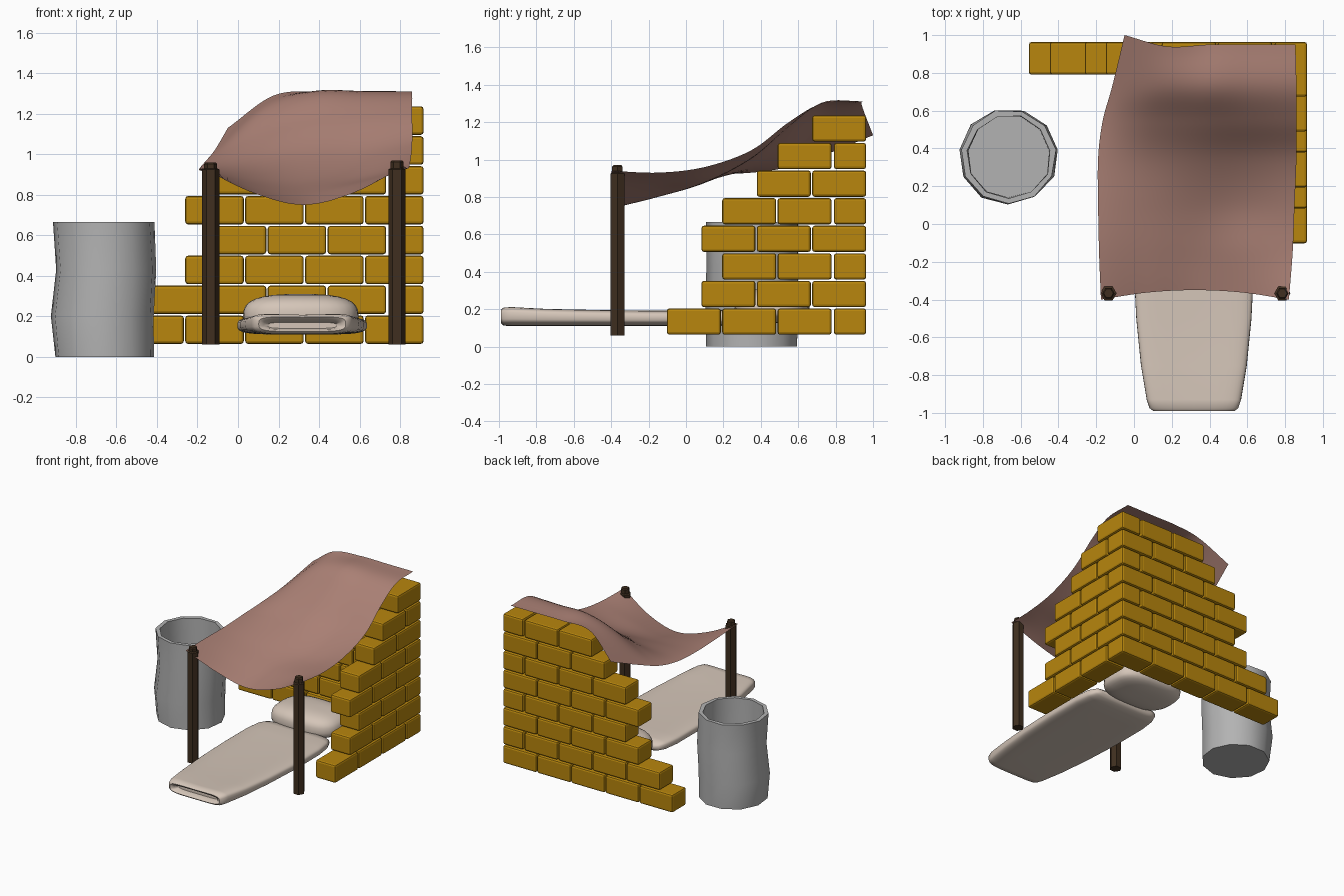
import bpy, bmesh, math, random
from mathutils import Vector

random.seed(4)
if "Cube" in bpy.data.objects:
    bpy.data.objects.remove(bpy.data.objects["Cube"], do_unlink=True)


def material(name, rgb):
    m = bpy.data.materials.new(name)
    m.use_nodes = True
    m.diffuse_color = (*rgb, 1)
    bsdf = m.node_tree.nodes["Principled BSDF"]
    bsdf.inputs["Base Color"].default_value = (*rgb, 1)
    bsdf.inputs["Roughness"].default_value = 0.8
    return m


BRICK = material("golden brick", (0.48, 0.24, 0.004))
CLOTH = material("dusty rose cloth", (0.41, 0.22, 0.18))
WOOD = material("dark wood", (0.05, 0.028, 0.014))
LINEN = material("pale linen", (0.66, 0.56, 0.48))
STONE = material("grey metal", (0.45, 0.45, 0.45))


def finish(name, bm, mat, smooth=None, fix=True):
    if fix:
        bmesh.ops.recalc_face_normals(bm, faces=bm.faces)
    me = bpy.data.meshes.new(name)
    bm.to_mesh(me)
    bm.free()
    me.materials.append(mat)
    ob = bpy.data.objects.new(name, me)
    bpy.context.collection.objects.link(ob)
    if smooth:
        bpy.ops.object.select_all(action='DESELECT')
        bpy.context.view_layer.objects.active = ob
        ob.select_set(True)
        bpy.ops.object.shade_smooth_by_angle(angle=math.radians(smooth))
    return ob


def loft(name, rings, mat, smooth=None):
    """Skin closed rings of points and cap both ends."""
    bm = bmesh.new()
    loops = [[bm.verts.new(p) for p in ring] for ring in rings]
    n = len(loops[0])
    for a, b in zip(loops, loops[1:]):
        for i in range(n):
            j = (i + 1) % n
            bm.faces.new((a[i], a[j], b[j], b[i]))
    bm.faces.new(loops[0])
    bm.faces.new(loops[-1])
    return finish(name, bm, mat, smooth)


# Brick walls: stepped courses with interlocking corner
COURSE, LENGTH, THICK, GAP, BASE = 0.1475, 0.296, 0.18, 0.007, 0.06
CORNER_X, CORNER_Y = 0.92, 0.967


def add_brick(bm, x0, x1, y0, y1, z0):
    cube = bmesh.ops.create_cube(bm, size=1)["verts"]
    for v in cube:
        v.co = ((x0 + x1) / 2 + v.co.x * (x1 - x0 - GAP),
                (y0 + y1) / 2 + v.co.y * (y1 - y0 - GAP),
                z0 + COURSE / 2 + v.co.z * (COURSE - GAP))


def wall(name, counts, along_x):
    bm = bmesh.new()
    for row, count in enumerate(counts):
        z = BASE + row * COURSE
        full = (row % 2 == 0) == along_x      # this course owns the corner
        end = (CORNER_X if along_x else CORNER_Y) - (0 if full else THICK + 0.005)
        for i in range(count):
            hi = end - i * LENGTH
            lo = hi - LENGTH
            if along_x:
                add_brick(bm, lo, hi, CORNER_Y - THICK, CORNER_Y, z)
            else:
                add_brick(bm, CORNER_X - THICK, CORNER_X, lo, hi, z)
    ob = finish(name, bm, BRICK)
    bev = ob.modifiers.new("worn edges", 'BEVEL')
    bev.width = 0.014
    bev.segments = 2


wall("back_wall", (5, 4, 4, 3, 4, 3, 3, 2), True)
wall("side_wall", (3, 3, 2, 3, 2, 2, 1, 1), False)

# Posts with a narrow tip that pokes through the cloth
for name, x, top in (("left_post", 0.785, 0.97), ("right_post", -0.135, 0.96)):
    rings = []
    for z, r in ((0.06, 0.043), (0.925, 0.043), (0.93, 0.032), (top - 0.008, 0.032), (top, 0.025)):
        rings.append([(x + r * math.cos(k * math.pi / 3),
                       -0.367 + r * math.sin(k * math.pi / 3), z) for k in range(6)])
    loft(name, rings, WOOD)


# Canopy: sagging sheet through a coarse grid of control points
def spline(pts, t):
    t *= len(pts) - 1
    i = min(int(t), len(pts) - 2)
    f = t - i
    b, c = pts[i], pts[i + 1]
    a = pts[i - 1] if i else b * 2 - c
    d = pts[i + 2] if i + 2 < len(pts) else c * 2 - b
    return b + (c - a) * (f / 2) + (a * 2 - b * 5 + c * 4 - d) * (f * f / 2) \
        + (b * 3 - a - c * 3 + d) * (f ** 3 / 2)


# each row: y, left x, right x, heights across
SHEET = [
    (-0.40, -0.175, 0.82, (0.93, 0.81, 0.75, 0.81, 0.94)),
    (-0.15, -0.185, 0.84, (0.925, 0.84, 0.80, 0.85, 0.93)),
    (0.10, -0.19, 0.85, (0.92, 0.885, 0.875, 0.89, 0.96)),
    (0.35, -0.19, 0.86, (0.93, 0.96, 1.0, 1.01, 1.05)),
    (0.55, -0.165, 0.86, (0.96, 1.08, 1.16, 1.18, 1.2)),
    (0.73, -0.115, 0.86, (1.02, 1.22, 1.3, 1.3, 1.3)),
    (0.95, -0.05, 0.855, (1.13, 1.29, 1.31, 1.31, 1.31)),
]
NU, NV = 32, 40
bm = bmesh.new()
grid = []
control = [[Vector((x0 + (x1 - x0) * i / 4, y, z)) for i, z in enumerate(zs)]
           for y, x0, x1, zs in SHEET]
for i in range(5):
    control[0][i].y += 0.05 * (1 - (i / 2 - 1) ** 2)
control[-1][0].y += 0.05
control[-1][1].y -= 0.01
for j in range(NV + 1):
    row = []
    for i in range(NU + 1):
        p = spline([spline(r, i / NU) for r in control], j / NV)
        row.append(bm.verts.new(p))
    grid.append(row)
for a, b in zip(grid, grid[1:]):
    for i in range(NU):
        bm.faces.new((a[i], a[i + 1], b[i + 1], b[i]))
finish("canopy", bm, CLOTH, 60, fix=False)


# Mattress: soft slab, raised rim, folded foot end
def slab_ring(y, half, low, high, dish):
    pts = []
    for k in range(40):
        a = 2 * math.pi * k / 40
        c, s = math.cos(a), math.sin(a)
        u = math.copysign(abs(c) ** 0.4, c)
        w = math.copysign(abs(s) ** 0.6, s)
        z = (low + high) / 2 + w * (high - low) / 2
        if s > 0:
            z -= dish * (1 - u * u)
        pts.append((0.317 + u * half, y, z))
    return pts


profile = [
    (-0.94, 0.17, 0.14, 0.17, 0), (-0.975, 0.19, 0.135, 0.18, 0),
    (-0.99, 0.215, 0.125, 0.2, 0.005), (-0.975, 0.235, 0.112, 0.217, 0.01),
    (-0.93, 0.25, 0.11, 0.222, 0.015), (-0.75, 0.28, 0.11, 0.212, 0.015),
    (-0.5, 0.305, 0.11, 0.205, 0.012), (-0.2, 0.32, 0.11, 0.2, 0.01),
    (0.1, 0.32, 0.11, 0.2, 0.008), (0.22, 0.305, 0.112, 0.2, 0.005),
    (0.28, 0.28, 0.12, 0.19, 0), (0.3, 0.24, 0.14, 0.17, 0),
]
loft("mattress", [slab_ring(*p) for p in profile], LINEN, 60)

# Pillow: squared-off ellipsoid
bm = bmesh.new()
bmesh.ops.create_uvsphere(bm, u_segments=32, v_segments=16, radius=1)
for v in bm.verts:
    x, y, z = (math.copysign(abs(c) ** 0.7, c) for c in v.co)
    v.co = (0.31 + 0.285 * x, 0.46 + 0.2 * y, 0.2 + (0.11 if z > 0 else 0.075) * z)
finish("pillow", bm, LINEN, 60)

# Barrel: dented, open-topped, eleven-sided
SIDES = 11
rings = []
for z, r, shift in ((0, 0.247, 0.005), (0.2, 0.256, -0.005), (0.43, 0.248, 0.012),
                    (0.665, 0.25, 0), (0.665, 0.222, 0), (0.4, 0.222, 0.005), (0.05, 0.22, 0)):
    ring = []
    for k in range(SIDES):
        a = 2 * math.pi * (k + 0.25) / SIDES
        rr = r + random.uniform(-0.004, 0.004)
        ring.append((-0.663 + shift + rr * math.cos(a), 0.357 + rr * math.sin(a), z))
    rings.append(ring)
loft("barrel", rings, STONE, 40)
